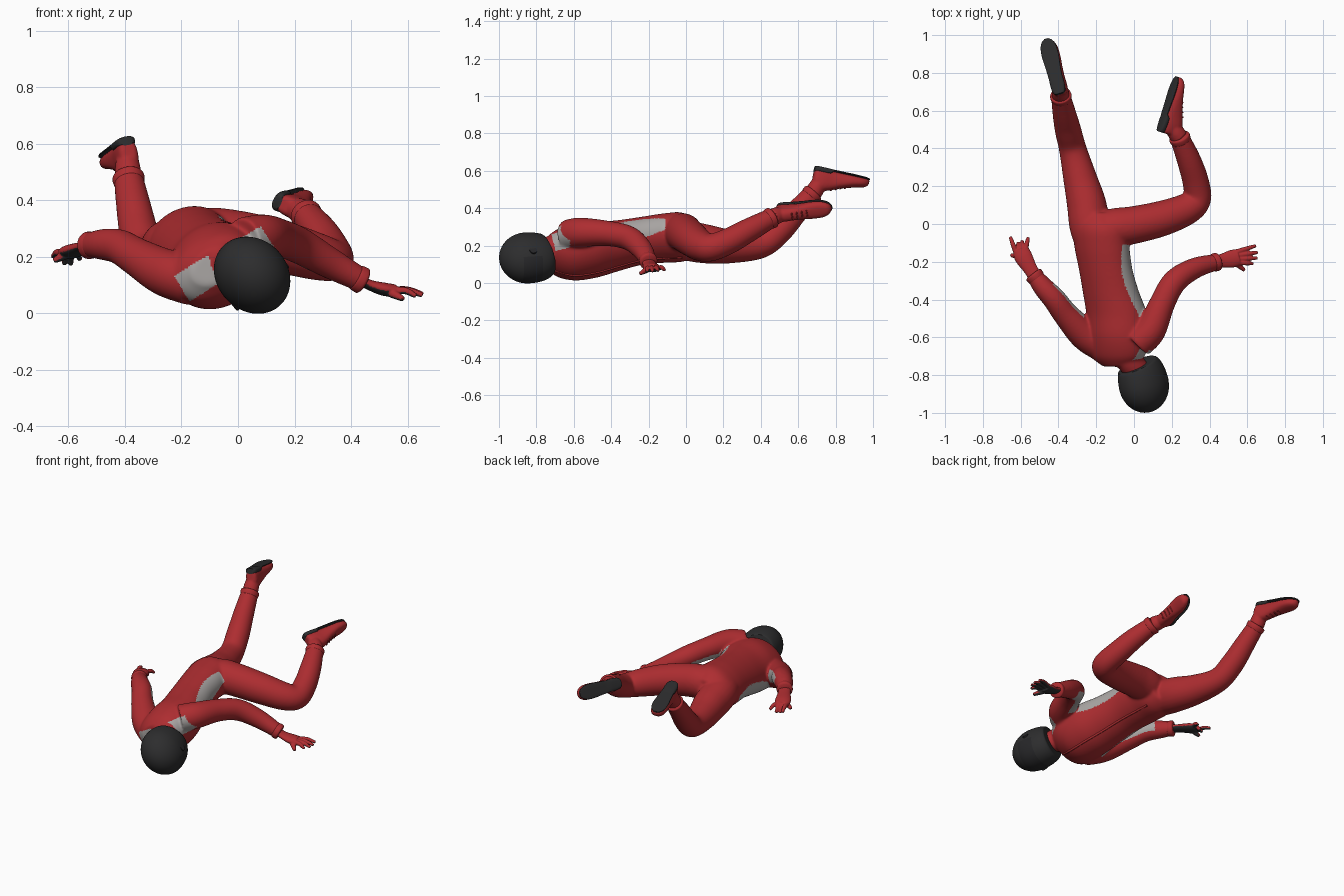
import bpy, bmesh, math
from mathutils import Vector as V

if "Cube" in bpy.data.objects:
    bpy.data.objects.remove(bpy.data.objects["Cube"])

def mat(name, c):
    m = bpy.data.materials.new(name)
    m.diffuse_color = (*c, 1)
    m.use_nodes = True
    m.node_tree.nodes["Principled BSDF"].inputs["Base Color"].default_value = m.diffuse_color
    return m

RED = mat("suit red", (0.42, 0.026, 0.03))
GREY = mat("panel grey", (0.40, 0.38, 0.37))
DARK = mat("dark rubber", (0.026, 0.026, 0.027))
VISOR = mat("visor black", (0.02, 0.02, 0.022))

def roll_axes(deg):
    """Body right and body front directions for a roll about y."""
    a = math.radians(deg)
    return V((math.cos(a), 0, math.sin(a))), V((math.sin(a), 0, -math.cos(a)))

R, F = roll_axes(30)

def loft(bm, sections, n=24, power=1.0):
    """Closed skin through elliptical sections (centre, half-axis A, half-axis B)."""
    f = lambda x: math.copysign(abs(x) ** power, x)
    rings = []
    for c, a, b in sections:
        rings.append([bm.verts.new(c + a * f(math.cos(2 * math.pi * i / n))
                                   + b * f(math.sin(2 * math.pi * i / n))) for i in range(n)])
    for p, q in zip(rings, rings[1:]):
        for i in range(n):
            j = (i + 1) % n
            bm.faces.new((p[i], p[j], q[j], q[i]))
    bm.faces.new(rings[0][::-1])
    bm.faces.new(rings[-1])

def spline(pts, steps=6):
    """Catmull-Rom through points of any dimension."""
    P = [V(p) for p in pts]
    P = [2 * P[0] - P[1]] + P + [2 * P[-1] - P[-2]]
    out = []
    for a, b, c, d in zip(P, P[1:], P[2:], P[3:]):
        for k in range(steps):
            t = k / steps
            out.append(0.5 * (2 * b + (c - a) * t + (2 * a - 5 * b + 4 * c - d) * t * t
                              + (3 * b - a - 3 * c + d) * t ** 3))
    return out + [P[-2]]

def limb(bm, pts, squash=1.0, n=24):
    """Tube along points (x, y, z, radius)."""
    s = spline(pts)
    secs = []
    for i, p in enumerate(s):
        t = (s[min(i + 1, len(s) - 1)] - s[max(i - 1, 0)]).xyz.normalized()
        a = t.cross(V((0, 0, 1))).normalized()
        secs.append((p.xyz, a * p.w, a.cross(t) * p.w * squash))
    loft(bm, secs, n)

def finish(name, bm, mats, rule=None, voxel=0, smooth=0, angle=50):
    bmesh.ops.recalc_face_normals(bm, faces=bm.faces)
    me = bpy.data.meshes.new(name)
    bm.to_mesh(me)
    bm.free()
    ob = bpy.data.objects.new(name, me)
    bpy.context.collection.objects.link(ob)
    if voxel:  # merge overlapping shells into one skin
        m = ob.modifiers.new("merge", 'REMESH')
        m.mode, m.voxel_size = 'VOXEL', voxel
        m = ob.modifiers.new("soften", 'SMOOTH')
        m.factor, m.iterations = 0.5, smooth
        dg = bpy.context.evaluated_depsgraph_get()
        me = bpy.data.meshes.new_from_object(ob.evaluated_get(dg))
        ob.modifiers.clear()
        ob.data = me
    me.materials.clear()
    for m in mats:
        me.materials.append(m)
    for p in me.polygons:
        p.use_smooth = True
        p.material_index = rule(p.center, p.normal) if rule else 0
    if not voxel:
        me.set_sharp_from_angle(angle=math.radians(angle))
    return ob

# ---- suit: torso, neck, arms and legs ----
# torso stations: x, y, z, half width, half depth
TORSO = [(-0.085, -0.755, 0.165, 0.085, 0.06), (-0.085, -0.70, 0.16, 0.15, 0.11),
         (-0.078, -0.60, 0.165, 0.17, 0.145), (-0.09, -0.48, 0.177, 0.168, 0.142),
         (-0.122, -0.36, 0.20, 0.155, 0.13), (-0.15, -0.24, 0.225, 0.148, 0.122),
         (-0.17, -0.12, 0.24, 0.152, 0.125), (-0.18, -0.02, 0.245, 0.15, 0.125),
         (-0.195, 0.06, 0.235, 0.11, 0.09)]
L_ARM = [(-0.16, -0.645, 0.115, .09), (-0.26, -0.585, 0.145, .084), (-0.36, -0.48, 0.20, .068),
         (-0.42, -0.40, 0.235, .062), (-0.48, -0.335, 0.243, .055), (-0.53, -0.27, 0.24, .043)]
R_ARM = [(0.02, -0.63, 0.255, .085), (0.09, -0.56, 0.27, .08), (0.15, -0.42, 0.265, .068),
         (0.215, -0.305, 0.24, .065), (0.32, -0.235, 0.18, .056), (0.44, -0.20, 0.115, .043)]
L_LEG = [(-0.215, -0.13, 0.235, .085), (-0.235, -0.02, 0.23, .105), (-0.25, 0.10, 0.21, .105),
         (-0.285, 0.24, 0.195, .09), (-0.325, 0.40, 0.205, .073), (-0.35, 0.50, 0.28, .07),
         (-0.37, 0.59, 0.38, .062), (-0.388, 0.68, 0.48, .052)]
R_LEG = [(-0.20, -0.035, 0.25, .085), (-0.11, -0.02, 0.27, .102), (0.0, -0.005, 0.263, .10),
         (0.15, 0.03, 0.235, .094), (0.28, 0.08, 0.20, .084), (0.335, 0.135, 0.19, .074),
         (0.325, 0.23, 0.225, .07), (0.29, 0.34, 0.285, .064), (0.24, 0.46, 0.35, .052)]
NECK = [(-0.07, -0.66, 0.19, .08), (-0.02, -0.73, 0.18, .07), (0.03, -0.79, 0.15, .066)]
torso, neck = spline(TORSO), spline(NECK)

def near(line, c):
    """Distance to a centre line and the position along it."""
    return min(((p.xyz - c).length, i) for i, p in enumerate(line))

arms = [(spline(L_ARM), V((0.75, 0.6, 0.0)).normalized()),
        (spline(R_ARM), V((-0.6, 0.3, -0.74)).normalized())]

def suit_rule(c, n):
    if c.y > -0.11:
        return 0
    for arm, inner in arms:  # inner sleeve strips
        d, i = near(arm, c)
        if d < 0.1 and 9 < i < 23 and n.dot(inner) > 0.82:
            return 1
    s = min(torso, key=lambda s: abs(s[1] - c.y))
    o = c - V(s[:3])
    u, d = o.dot(R), o.dot(F)
    if c.y < -0.62:  # shoulder yokes either side of the neck
        return int(n.y < -0.12 and 0.04 < abs(u - 0.04) < 0.175 and -0.045 < d < 0.06
                   and near(neck, c)[0] > 0.078)
    # side panels, narrowing toward the armpit
    w = 0.022 + 0.04 * math.sin(math.pi * min(1, max(0, (c.y + 0.6) / 0.55)))
    return int(-0.56 < c.y and 0.08 < abs(u) < 0.18 and abs(d) < w and abs(n.dot(R)) > 0.5)

bm = bmesh.new()
loft(bm, [(V(s[:3]), R * s[3], F * s[4]) for s in torso], 40)
for pts in (NECK, L_ARM, R_ARM, L_LEG, R_LEG):
    limb(bm, pts)
finish("racing_suit", bm, [RED, GREY], suit_rule, 0.0062, 24)

# ---- front zip ridge ----
bm = bmesh.new()
limb(bm, [(*(V(s[:3]) + F * (s[4] - 0.002)), 0.007) for s in TORSO[1:8]], n=8)
finish("zip_ridge", bm, [RED])

# ---- cuffs at wrists and ankles ----
for name, a, b, r in (("left_cuff", L_ARM[-2], L_ARM[-1], .047), ("right_cuff", R_ARM[-2], R_ARM[-1], .047),
                      ("left_ankle_cuff", L_LEG[-2], L_LEG[-1], .055),
                      ("right_ankle_cuff", R_LEG[-2], R_LEG[-1], .055)):
    e, t = V(b[:3]), (V(b[:3]) - V(a[:3])).normalized()
    bm = bmesh.new()
    limb(bm, [(*(e + t * o), r * k) for o, k in ((-.03, .9), (-.022, 1), (0, 1.03), (.008, .85))])
    finish(name, bm, [RED])

# ---- gloves: red backs, dark palms ----
HANDS = {
    "left_glove": ([(-0.52, -0.285, 0.24, .037), (-0.55, -0.235, 0.233, .038), (-0.585, -0.175, 0.22, .048),
                    (-0.60, -0.135, 0.212, .042)],
                   [(-0.655, -0.068, 0.20), (-0.615, -0.10, 0.172), (-0.592, -0.09, 0.172),
                    (-0.56, -0.072, 0.19)], (-0.652, -0.165, 0.185)),
    "right_glove": ([(0.42, -0.205, 0.123, .037), (0.465, -0.195, 0.10, .037), (0.515, -0.185, 0.085, .047),
                     (0.555, -0.175, 0.08, .044)],
                    [(0.645, -0.115, 0.07), (0.655, -0.15, 0.067), (0.653, -0.18, 0.063),
                     (0.63, -0.21, 0.06)], (0.585, -0.245, 0.05))}
for name, (palm, tips, thumb) in HANDS.items():
    bm = bmesh.new()
    limb(bm, palm, 0.5)
    k, c = V(palm[3][:3]), V(palm[2][:3])
    across = (k - c).normalized().cross(V((0, 0, -1)))
    for i, tip in enumerate(tips):
        root = k + across * (0.03 - 0.02 * i)
        mid = (root + V(tip)) / 2 + V((0, 0, 0.008))
        limb(bm, [(*root, .014), (*mid, .0125), (*tip, .009)], n=12)
    limb(bm, [(*c, .018), (*((c + V(thumb)) / 2), .016), (*thumb, .010)], n=12)
    finish(name, bm, [RED, DARK], lambda c, n: int(n.z < -0.4), 0.004, 4)

# ---- shoes: position from heel, half width and height ----
SHOE = [(0, .022, .08), (.012, .034, .10), (.05, .04, .118), (.10, .039, .105), (.15, .042, .084),
        (.21, .047, .064), (.26, .044, .052), (.292, .03, .042), (.306, .012, .026)]

def shoe(side, heel, toe, up, ankle):
    heel = V(heel)
    L = (V(toe) - heel).normalized()
    N = V(up)
    N = (N - L * N.dot(L)).normalized()   # sole direction
    S = N.cross(L)
    prof = spline(SHOE, 3)
    bm = bmesh.new()
    loft(bm, [(heel + L * s - N * h / 2, S * w, N * h / 2) for s, w, h in prof], 24, 0.8)
    e = heel + L * 0.045 - N * 0.06
    limb(bm, [(*ankle, .047), (*((V(ankle) + e) / 2), .045), (*e, .038)])
    finish(side + "_shoe", bm, [RED], None, 0.006, 4)
    bm = bmesh.new()   # thin dark sole with a deeper heel block
    loft(bm, [(heel + L * s - N * (.008 if s < .085 else -.001), S * w * .97,
               N * (.016 if s < .085 else .005)) for s, w, h in prof], 24, 0.6)
    finish(side + "_sole", bm, [DARK], None, angle=40)
    bm = bmesh.new()   # laces across the instep
    for s, h in ((.11, .102), (.135, .092), (.16, .081), (.185, .073)):
        p = heel + L * s - N * (h - .002)
        limb(bm, [(*(p + S * o), .004) for o in (-.018, 0, .018)], n=8)
    finish(side + "_laces", bm, [RED])

shoe("left", (-0.395, 0.69, 0.618), (-0.465, 0.985, 0.55), (-0.22, 0.25, 0.93), L_LEG[-1][:3])
shoe("right", (0.132, 0.49, 0.398), (0.22, 0.755, 0.405), (-0.84, 0.28, 0.42), R_LEG[-1][:3])

# ---- helmet: crown toward -y, face down, with a chin bar ----
HF = roll_axes(40)[1]
C = V((0.22, -0.97, -0.06)).normalized()
Fh = (HF - C * HF.dot(C)).normalized()
Rh = C.cross(Fh)
HC = V((0.052, -0.85, 0.134))
bm = bmesh.new()
bmesh.ops.create_uvsphere(bm, u_segments=56, v_segments=40, radius=1)
for v in bm.verts:
    x, y, z = v.co
    r = math.hypot(x, y)
    k = r ** -0.55 if z < 0 and r > 0.01 else 1   # straighter sides below the brow
    f = y * k * 0.144
    c = max(z * 0.15, -0.115 - 0.25 * f)          # rim drops at the chin
    v.co = HC + Rh * (x * k * 0.124) + Fh * f + C * c

def helmet_rule(p, n):
    o = p - HC
    return int(o.dot(Fh) > 0.07 and -0.06 < o.dot(C) < 0.05)

finish("helmet", bm, [DARK, VISOR], helmet_rule)
# visor pivots
bm = bmesh.new()
for s in (-1, 1):
    q = HC + Fh * 0.045 - C * 0.01
    loft(bm, [(q + Rh * s * o, Fh * 0.02, C * 0.02) for o in (0.10, 0.12)], 20)
finish("visor_pivots", bm, [VISOR])
